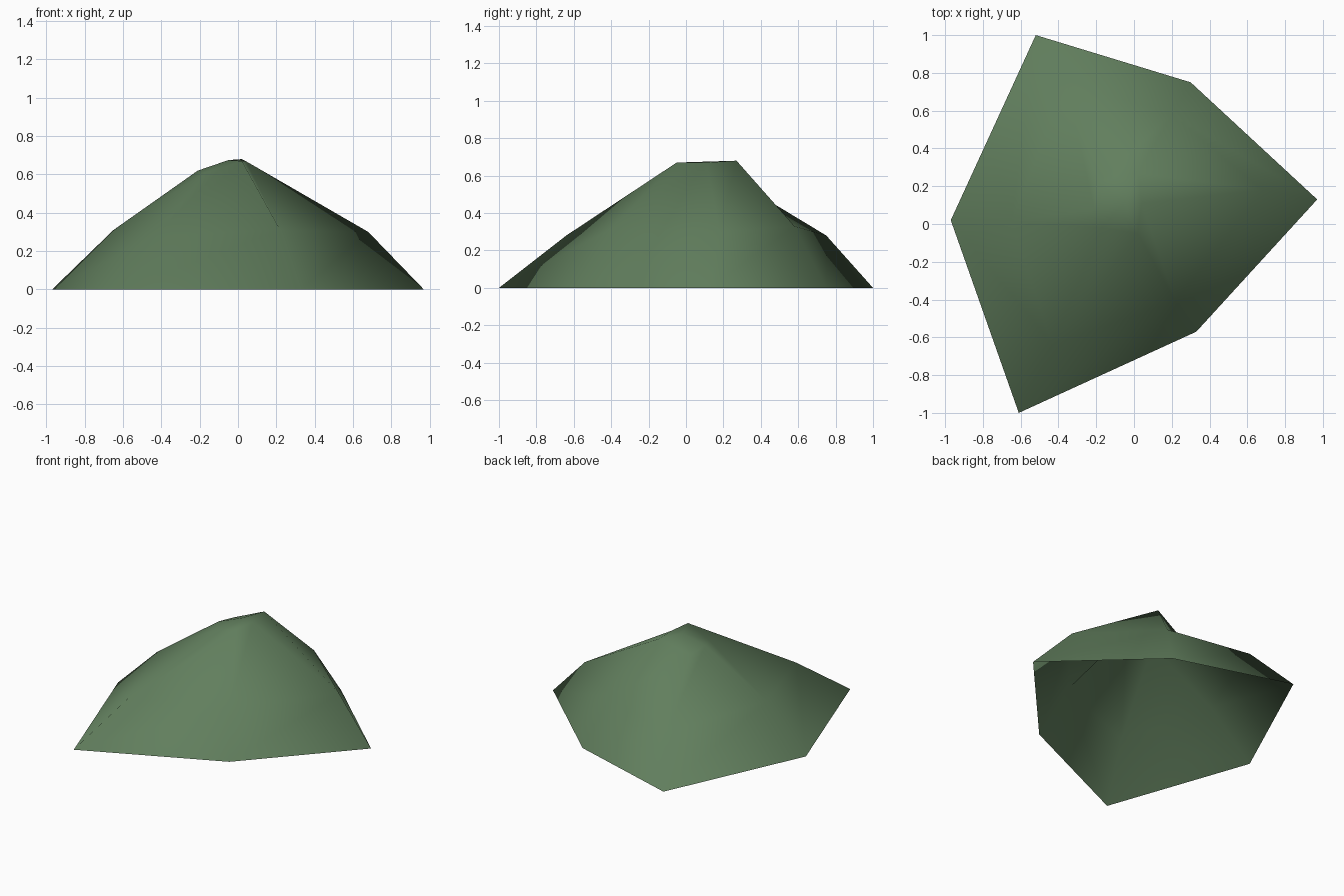
import bpy
import bmesh

cube = bpy.data.objects.get("Cube")
if cube:
    bpy.data.objects.remove(cube, do_unlink=True)

# Moss green colour
green = bpy.data.materials.new("moss_green")
green.use_nodes = True
colour = (0.12, 0.21, 0.11, 1)
green.diffuse_color = colour
green.node_tree.nodes["Principled BSDF"].inputs["Base Color"].default_value = colour

# Contour rings of the hill, from the foot to the shoulder, then the crown
foot = [(-.97, .02, 0), (-.61, -1, 0), (.33, -.57, 0),
        (.97, .13, 0), (.3, .75, 0), (-.52, 1, 0)]
slope = [(-.65, .01, .31), (-.43, -.64, .28), (.22, -.41, .31),
         (.68, .18, .3), (.2, .58, .33), (-.36, .75, .28)]
shoulder = [(-.21, .08, .62), (-.17, -.02, .61), (.02, -.05, .67),
            (.04, .11, .67), (.02, .27, .68), (-.19, .22, .6)]
crown = (-.05, .11, .675)

# Open shell: join each ring to the next and close the top with a fan
bm = bmesh.new()
rings = [[bm.verts.new(p) for p in ring] for ring in (foot, slope, shoulder)]
top = bm.verts.new(crown)
count = len(foot)
for i in range(count):
    j = (i + 1) % count
    for low, high in zip(rings, rings[1:]):
        bm.faces.new((low[i], low[j], high[j], high[i]))
    bm.faces.new((rings[-1][i], rings[-1][j], top))
for face in bm.faces:
    face.smooth = True

mesh = bpy.data.meshes.new("hill")
bm.to_mesh(mesh)
bm.free()
mesh.materials.append(green)
hill = bpy.data.objects.new("hill", mesh)
bpy.context.collection.objects.link(hill)
